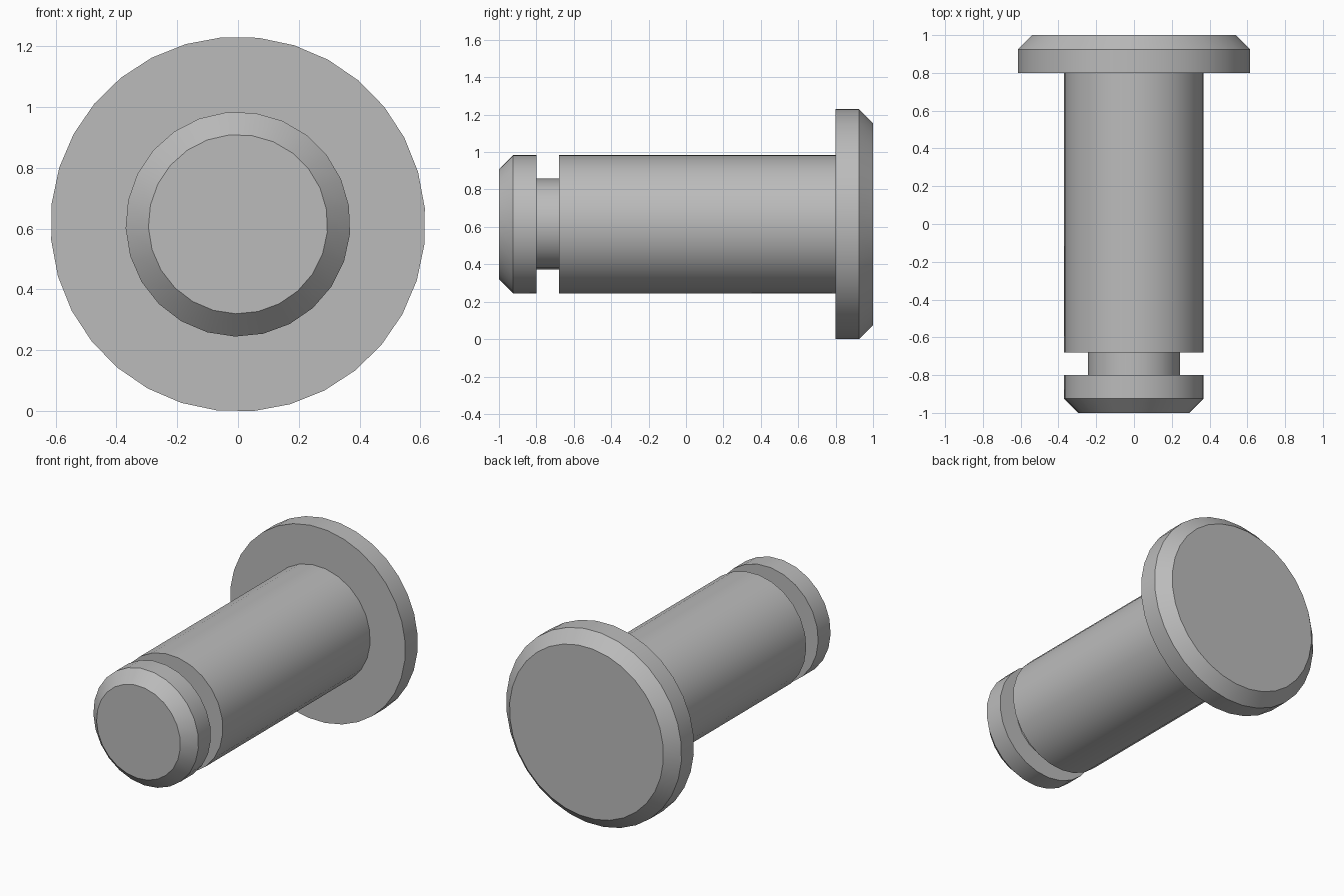
import bpy, bmesh, math

cube = bpy.data.objects.get("Cube")
if cube:
    bpy.data.objects.remove(cube, do_unlink=True)

AXIS_Z = 0.615  # height of the pin's centre line

# One plain steel grey
steel = bpy.data.materials.new("steel_grey")
steel.use_nodes = True
grey = (0.5, 0.5, 0.5, 1.0)
steel.diffuse_color = grey
steel.node_tree.nodes["Principled BSDF"].inputs["Base Color"].default_value = grey


def turned_part(name, profile, sides, turn, cap_front=True, cap_back=True):
    """Revolve (y, radius) points about the pin axis; turn is the first corner's
    angle in degrees, clockwise from the top."""
    bm = bmesh.new()
    rings = []
    for y, r in profile:
        ring = []
        for i in range(sides):
            a = math.radians(turn) + math.tau * i / sides
            ring.append(bm.verts.new((r * math.sin(a), y, AXIS_Z + r * math.cos(a))))
        rings.append(ring)
    for a, b in zip(rings, rings[1:]):
        for i in range(sides):
            j = (i + 1) % sides
            bm.faces.new((a[i], a[j], b[j], b[i]))
    if cap_front:
        bm.faces.new(rings[0])
    if cap_back:
        bm.faces.new(rings[-1])
    bmesh.ops.recalc_face_normals(bm, faces=bm.faces)
    # An open tube has no inside, so make sure its wall faces outward
    bm.faces.ensure_lookup_table()
    wall = bm.faces[0]
    c = wall.calc_center_median()
    if wall.normal.x * c.x + wall.normal.z * (c.z - AXIS_Z) < 0:
        bmesh.ops.reverse_faces(bm, faces=bm.faces)
    mesh = bpy.data.meshes.new(name)
    bm.to_mesh(mesh)
    bm.free()
    mesh.materials.append(steel)
    obj = bpy.data.objects.new(name, mesh)
    bpy.context.collection.objects.link(obj)
    bpy.ops.object.select_all(action="DESELECT")
    obj.select_set(True)
    bpy.context.view_layer.objects.active = obj
    bpy.ops.object.shade_smooth_by_angle(angle=math.radians(30))
    return obj


# Chamfered tip in front of the retaining groove
turned_part("tip_collar", [(-1.0, 0.295), (-0.925, 0.37), (-0.80, 0.37)], 25, 1.5 + 180)

# Narrow neck forming the groove floor
turned_part("groove_neck", [(-0.80, 0.243), (-0.68, 0.243)], 20, 0, False, False)

# Main shaft, open where it meets the head
turned_part("shaft", [(-0.68, 0.37), (0.80, 0.37)], 25, 1.5 + 180, True, False)

# Wide head with a chamfered back rim
turned_part("head", [(0.80, 0.617), (0.925, 0.617), (1.0, 0.542)], 32, 6.3)
